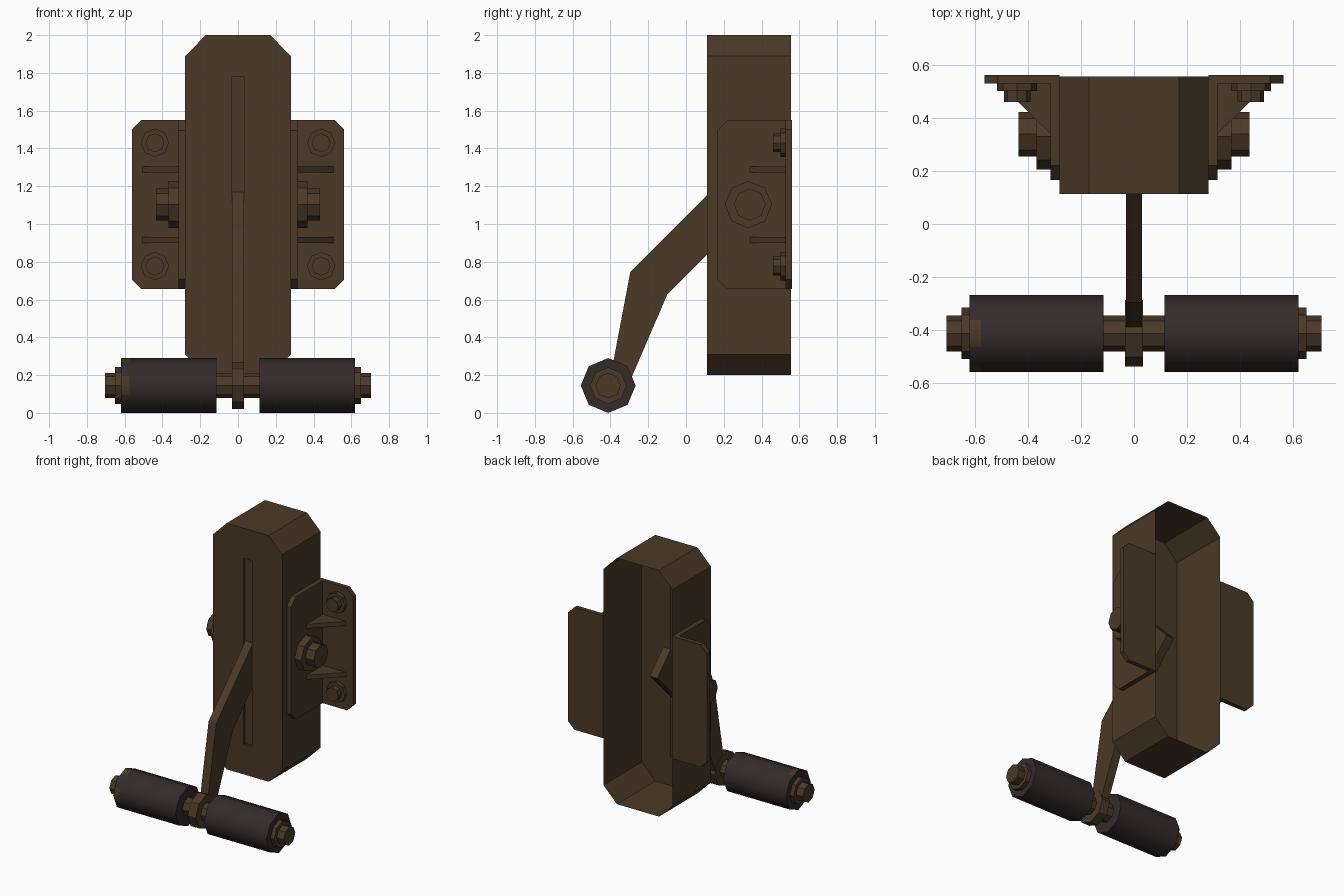
import bpy, bmesh, math
from mathutils import Vector

if "Cube" in bpy.data.objects:
    bpy.data.objects.remove(bpy.data.objects["Cube"])


def material(name, rgb):
    m = bpy.data.materials.new(name)
    m.diffuse_color = (*rgb, 1)
    m.use_nodes = True
    m.node_tree.nodes["Principled BSDF"].inputs["Base Color"].default_value = m.diffuse_color
    return m


BROWN = material("worn brown metal", (0.070, 0.041, 0.020))
RUBBER = material("dark rubber", (0.036, 0.023, 0.025))

# Places a 2D profile point at depth d along an axis
PLACE = {"x": lambda a, b, d: (d, a, b),
         "y": lambda a, b, d: (a, d, b),
         "z": lambda a, b, d: (a, b, d)}


def finish(bm, name, *mats, recalc=True):
    if recalc:
        bmesh.ops.recalc_face_normals(bm, faces=bm.faces)
    me = bpy.data.meshes.new(name)
    bm.to_mesh(me)
    bm.free()
    ob = bpy.data.objects.new(name, me)
    bpy.context.collection.objects.link(ob)
    for m in mats:
        me.materials.append(m)
    return ob


def prism(name, axis, pts, d0, d1, mat=BROWN):
    bm = bmesh.new()
    a = [bm.verts.new(PLACE[axis](p, q, d0)) for p, q in pts]
    b = [bm.verts.new(PLACE[axis](p, q, d1)) for p, q in pts]
    bm.faces.new(a)
    bm.faces.new(b)
    for i in range(len(pts)):
        j = (i + 1) % len(pts)
        bm.faces.new((a[i], a[j], b[j], b[i]))
    return finish(bm, name, mat)


def octagon(cx, cy, r):
    return [(cx + r * math.cos(math.tau * i / 8), cy + r * math.sin(math.tau * i / 8))
            for i in range(8)]


# Housing: chamfered shell, open at the back, with a shallow slot in the front
def housing():
    bm = bmesh.new()
    outline = [(-.17, 2), (.17, 2), (.28, 1.89), (.28, .31),
               (.17, .2), (-.17, .2), (-.28, .31), (-.28, 1.89)]
    slot = [(-.033, 1.78), (.033, 1.78), (.033, .42), (-.033, .42)]
    ring = lambda pts, y: [bm.verts.new((x, y, z)) for x, z in pts]
    f, b = ring(outline, .112), ring(outline, .555)
    s, t = ring(slot, .112), ring(slot, .13)
    for i in range(8):
        j = (i + 1) % 8
        bm.faces.new((f[i], f[j], b[j], b[i]))
    for i in range(4):
        j = (i + 1) % 4
        bm.faces.new((s[i], s[j], t[j], t[i]))
    bm.faces.new(t)
    bm.faces.new((f[0], f[1], s[1], s[0]))
    bm.faces.new((f[1], f[2], f[3], f[4], s[2], s[1]))
    bm.faces.new((f[4], f[5], s[3], s[2]))
    bm.faces.new((f[5], f[6], f[7], f[0], s[0], s[3]))
    bmesh.ops.recalc_face_normals(bm, faces=bm.faces)
    # make sure the front panel faces forward
    panel = max(bm.faces, key=lambda q: len(q.verts))
    if panel.normal.y > 0:
        bmesh.ops.reverse_faces(bm, faces=bm.faces)
    finish(bm, "housing", BROWN, recalc=False)


housing()

# Pedal lever with its octagonal eye
RY, RZ = -.412, .145
prism("pedal_lever", "x", [(.22, 1.26), (.375, 1.105), (-.1, .625), (-.30, .16),
                           (-.40, .19), (-.295, .745)], -.031, .031)
prism("lever_eye", "x", octagon(RY, RZ, .125), -.033, .033)
prism("roller_axle", "x", octagon(RY, RZ, .067), -.12, .12)


# Rubber roller: octagonal tube with worn patches on some ridges near the outer end
def roller(name, side, worn_ridges):
    bm = bmesh.new()
    corners = octagon(RY, RZ, .145)
    pts = []
    for i, c in enumerate(corners):
        n = corners[(i + 1) % 8]
        pts += [c, ((c[0] + n[0]) / 2, (c[1] + n[1]) / 2)]
    rings = [[bm.verts.new((side * x, y, z)) for y, z in pts] for x in (.115, .575, .62)]
    bm.faces.new(rings[0])
    bm.faces.new(rings[2])
    for k in range(2):
        for i in range(16):
            j = (i + 1) % 16
            face = bm.faces.new((rings[k][i], rings[k][j], rings[k + 1][j], rings[k + 1][i]))
            face.smooth = True
            if k == 1 and (i in worn_ridges or j in worn_ridges):
                face.material_index = 1
    ob = finish(bm, name, RUBBER, BROWN)
    bpy.context.view_layer.objects.active = ob
    ob.select_set(True)
    bpy.ops.object.shade_smooth_by_angle(angle=math.radians(60))
    ob.select_set(False)


roller("roller_left", -1, (4, 8))
roller("roller_right", 1, ())

for s, tag in ((-1, "left"), (1, "right")):
    # Roller end washer and bolt
    prism(f"roller_washer_{tag}", "x", octagon(RY, RZ, .097), s * .615, s * .65)
    prism(f"roller_bolt_{tag}", "x", octagon(RY, RZ, .067), s * .645, s * .705)

    # Angle bracket: side plate and wall flange
    prism(f"bracket_side_{tag}", "x",
          [(.555, .655), (.22, .655), (.165, .71), (.165, 1.495), (.22, 1.55), (.555, 1.55)],
          s * .28, s * .315)
    prism(f"bracket_flange_{tag}", "y",
          [(s * .28, .655), (s * .512, .655), (s * .562, .705),
           (s * .562, 1.5), (s * .512, 1.55), (s * .28, 1.55)], .528, .56)

    # Triangular gussets
    for z in (.915, 1.288):
        prism(f"gusset_{tag}", "z", [(s * .31, .335), (s * .508, .53), (s * .31, .53)],
              z - .016, z + .016)

    # Pivot washer and bolt
    prism(f"pivot_washer_{tag}", "x", octagon(.33, 1.103, .125), s * .31, s * .367)
    prism(f"pivot_bolt_{tag}", "x", octagon(.338, 1.103, .084), s * .36, s * .435)

    # Flange bolts
    for z in (.777, 1.43):
        prism(f"flange_washer_{tag}", "y", octagon(s * .44, z, .075), .5, .53)
        prism(f"flange_bolt_{tag}", "y", octagon(s * .44, z, .05), .46, .505)
